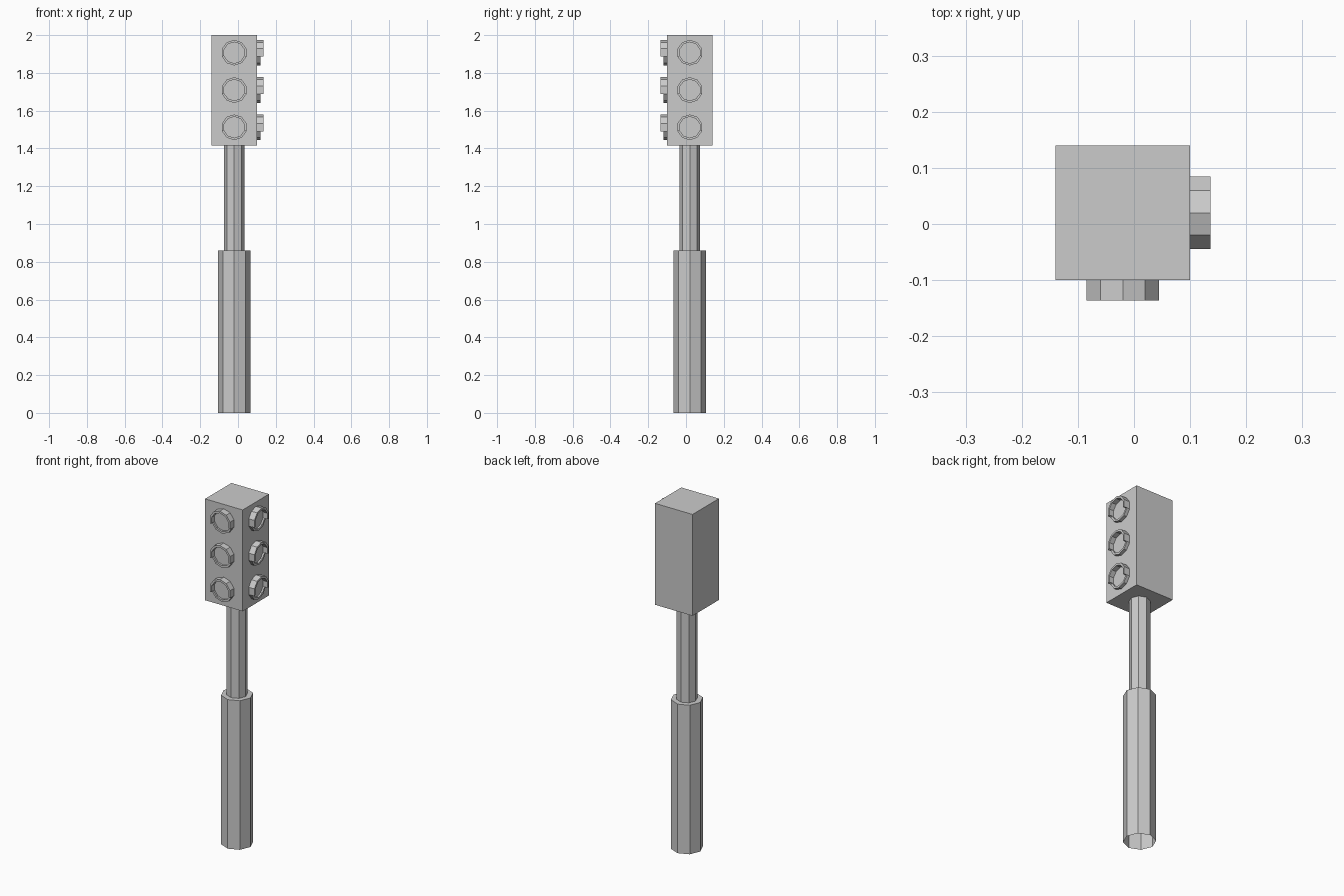
import bpy, bmesh
from math import sin, cos, pi, radians
from mathutils import Matrix, Vector

cube = bpy.data.objects.get("Cube")
if cube:
    bpy.data.objects.remove(cube, do_unlink=True)

grey = bpy.data.materials.new("plain_grey")
grey.use_nodes = True
colour = (0.6, 0.6, 0.6, 1)
grey.diffuse_color = colour
grey.node_tree.nodes["Principled BSDF"].inputs["Base Color"].default_value = colour

AXIS = Vector((-0.02, 0.02, 0))   # shared centre line of pole and head
HALF = 0.12                       # half width of the signal head
BOTTOM, TOP = 1.415, 2.0


def finish(name, bm, matrix=Matrix()):
    mesh = bpy.data.meshes.new(name)
    bm.to_mesh(mesh)
    bm.free()
    mesh.materials.append(grey)
    obj = bpy.data.objects.new(name, mesh)
    obj.matrix_world = matrix
    bpy.context.collection.objects.link(obj)
    return obj


def tube(name, radius, z0, z1, inner=None):
    """Eight-sided tube, open below, with an optional flat shoulder on top."""
    bm = bmesh.new()

    def ring(r, z):
        return [bm.verts.new((r * cos(i * pi / 4), r * sin(i * pi / 4), z))
                for i in range(8)]
    rings = [ring(radius, z0), ring(radius, z1)]
    if inner:
        rings.append(ring(inner, z1))
    for a, b in zip(rings, rings[1:]):
        for i in range(8):
            j = (i + 1) % 8
            bm.faces.new((a[i], a[j], b[j], b[i]))
    finish(name, bm, Matrix.Translation(AXIS))


def add_arc(bm, first, count, depth, outer=0.068, inner=0.056):
    """Part of a ten-sided collar standing out from the wall towards -y."""
    sections = []
    for i in range(count + 1):
        a = radians(first + 36 * i)
        sections.append([bm.verts.new((r * cos(a), -d, r * sin(a)))
                         for r, d in ((outer, 0), (outer, depth),
                                      (inner, depth), (inner, 0))])
    for s, t in zip(sections, sections[1:]):
        for k in range(3):
            bm.faces.new((s[k], s[k + 1], t[k + 1], t[k]))
    bm.faces.new(sections[0])
    bm.faces.new(sections[-1][::-1])


# Pole
tube("lower_pole", 0.085, 0, 0.86, inner=0.055)
tube("upper_pole", 0.055, 0.86, BOTTOM)

# Signal head
bm = bmesh.new()
bmesh.ops.create_cube(bm, size=1)
bmesh.ops.scale(bm, vec=(2 * HALF, 2 * HALF, TOP - BOTTOM), verts=bm.verts)
finish("signal_head", bm, Matrix.Translation(AXIS + Vector((0, 0, (TOP + BOTTOM) / 2))))

# Three hooded lamps on the front and three on the left side
for side, turn in (("front", 0), ("left", pi / 2)):
    for level, z in (("top", 1.907), ("middle", 1.709), ("bottom", 1.512)):
        place = (Matrix.Translation(AXIS) @ Matrix.Rotation(turn, 4, "Z")
                 @ Matrix.Translation((0, -HALF, z)))
        bm = bmesh.new()
        add_arc(bm, -18, 6, 0.036)     # long upper hood
        add_arc(bm, 198, 4, 0.018)     # short lower rim
        bmesh.ops.recalc_face_normals(bm, faces=bm.faces)
        finish(f"{side}_{level}_hood", bm, place)

        bm = bmesh.new()
        bm.faces.new([bm.verts.new((0.056 * cos(radians(18 + 36 * i)), -0.008,
                                    0.056 * sin(radians(18 + 36 * i))))
                      for i in range(10)])
        finish(f"{side}_{level}_lens", bm, place)
